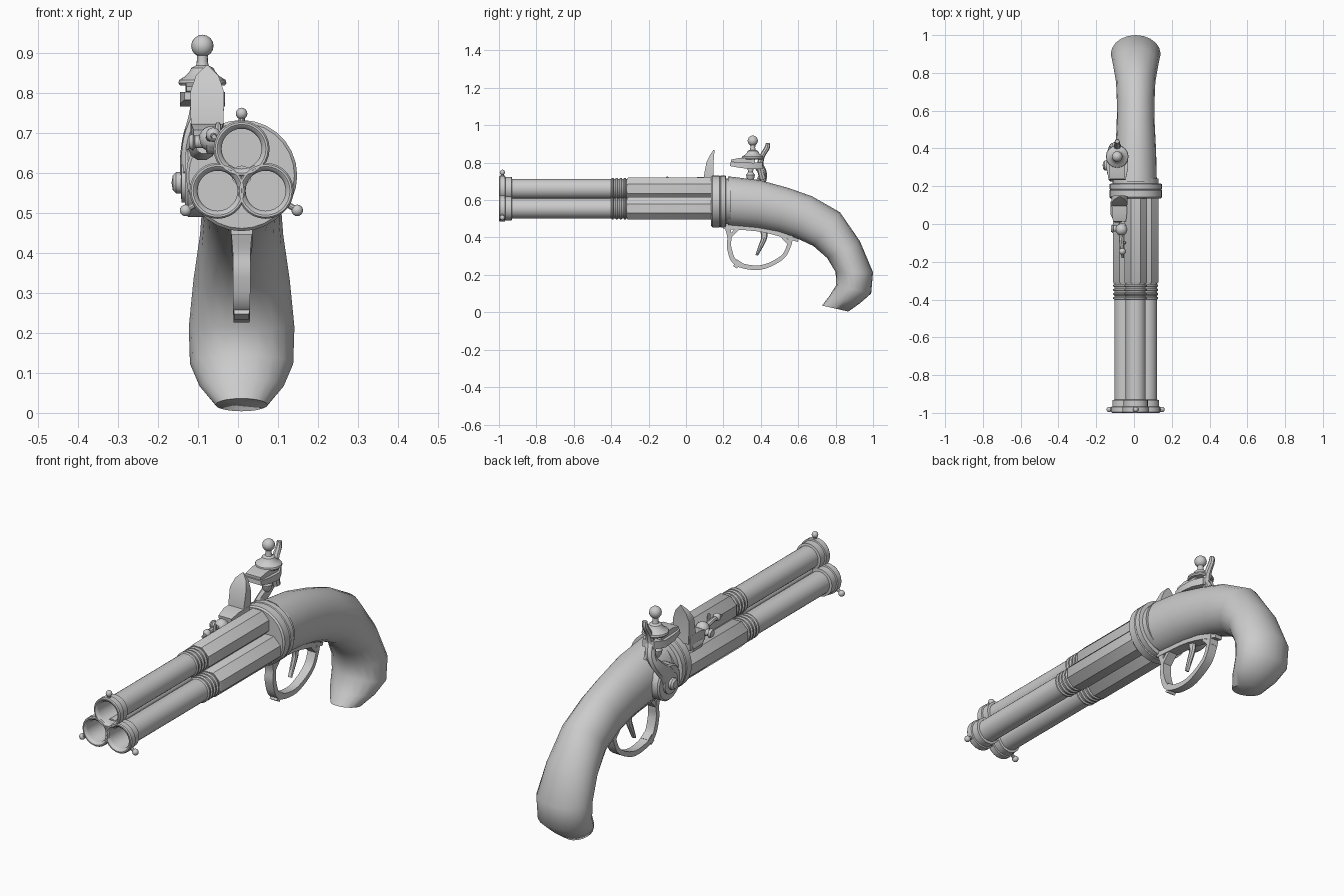
import bpy, bmesh
from math import sin, cos, pi, sqrt
from mathutils import Vector as V

X = V((1, 0, 0))


def loft(name, sections, n=16, phase=0.0, angle=35):
    """Skin elliptical sections given as (centre, u axis, v axis)."""
    bm = bmesh.new()
    k = sqrt(2) if n == 4 else 1.0
    if n == 4:
        phase = pi / 4
    rings = []
    for c, u, v in sections:
        rings.append([bm.verts.new(c + k * (u * cos(phase + 2 * pi * i / n) + v * sin(phase + 2 * pi * i / n)))
                      for i in range(n)])
    for a, b in zip(rings, rings[1:]):
        for i in range(n):
            j = (i + 1) % n
            bm.faces.new((a[i], a[j], b[j], b[i]))
    bm.faces.new(rings[0])
    bm.faces.new(rings[-1])
    bmesh.ops.recalc_face_normals(bm, faces=bm.faces)
    me = bpy.data.meshes.new(name)
    bm.to_mesh(me)
    bm.free()
    ob = bpy.data.objects.new(name, me)
    bpy.context.collection.objects.link(ob)
    bpy.ops.object.select_all(action='DESELECT')
    ob.select_set(True)
    bpy.context.view_layer.objects.active = ob
    bpy.ops.object.shade_smooth_by_angle(angle=angle * pi / 180)
    return ob


def lathe(name, profile, origin, axis, n=24, phase=0.0):
    """Turn a (radius, distance) profile about an axis."""
    axis, o = V(axis).normalized(), V(origin)
    u = X if abs(axis.x) < 0.5 else V((0, 1, 0))
    v = axis.cross(u)
    return loft(name, [(o + axis * h, u * max(r, 0.0004), v * max(r, 0.0004)) for r, h in profile], n, phase)


def ball(name, c, r, n=14):
    prof = [(r * sin(pi * i / 8), -r * cos(pi * i / 8)) for i in range(9)]
    return lathe(name, prof, c, (0, 0, 1), n)


def sweep(name, pts, n=8, smooth=1):
    """Sweep along (x, y, z, half width in x, half thickness) points."""
    p = [list(q) for q in pts]
    if smooth > 1:
        out = []
        for i in range(len(p) - 1):
            a, b, c, d = p[max(i - 1, 0)], p[i], p[i + 1], p[min(i + 2, len(p) - 1)]
            for s in range(smooth):
                t = s / smooth
                out.append([0.5 * (2 * B + (C - A) * t + (2 * A - 5 * B + 4 * C - D) * t * t
                                   + (3 * B - A - 3 * C + D) * t ** 3) for A, B, C, D in zip(a, b, c, d)])
        p = out + [p[-1]]
    secs = []
    for i, q in enumerate(p):
        t = V(p[min(i + 1, len(p) - 1)][:3]) - V(p[max(i - 1, 0)][:3])
        t = V((0, t.y, t.z)).normalized()
        secs.append((V(q[:3]), X * q[3], t.cross(X) * q[4]))
    return loft(name, secs, n)


CX, CZ = 0.009, 0.593

# Three barrels: ringed round fronts with hollow muzzles, octagonal breeches
for i, (bx, bz) in enumerate([(0.009, 0.66), (-0.051, 0.555), (0.069, 0.555)]):
    prof = [(0.05, -0.80), (0.05, -0.985), (0.054, -0.995), (0.061, -1.0), (0.066, -1.0), (0.07, -0.995),
            (0.07, -0.968), (0.064, -0.966), (0.064, -0.932), (0.053, -0.93)]
    for k in range(4):
        y = -0.40 + 0.022 * k
        prof += [(0.053, y), (0.059, y + 0.004), (0.059, y + 0.011), (0.053, y + 0.015)]
    prof.append((0.053, -0.30))
    lathe(f"barrel_{i}", prof, (bx, 0, bz), (0, 1, 0), 28)
    lathe(f"breech_{i}", [(0.06, -0.315), (0.065, -0.308), (0.065, 0.15)], (bx, 0, bz), (0, 1, 0), 8, pi / 8)

# Bead sights around the muzzles
for i, (x, z) in enumerate([(0.009, 0.748), (-0.131, 0.506), (0.148, 0.506)]):
    d = (V((x, 0, z)) - V((CX, 0, CZ))).normalized()
    ball(f"sight_bead_{i}", (x, -0.982, z), 0.0145)
    lathe(f"sight_stem_{i}", [(0.008, -0.03), (0.008, 0)], (x, -0.982, z), d, 10)

# Centre rod and round receiver collar
lathe("centre_rod", [(0.025, -0.96), (0.025, 0.15)], (CX, 0, CZ), (0, 1, 0), 12)
lathe("receiver_collar", [(0.132, 0.135), (0.139, 0.142), (0.139, 0.178), (0.135, 0.182), (0.139, 0.186),
                          (0.139, 0.212), (0.122, 0.215), (0.122, 0.24)], (CX, 0, CZ), (0, 1, 0), 28)

# Curved grip: top point, bottom point, half width
grip = [(.225, .727, .225, .462, .112), (.396, .706, .38, .448, .108), (.55, .664, .49, .428, .101),
        (.674, .62, .583, .400, .099), (.823, .535, .68, .355, .104), (.93, .38, .755, .29, .120),
        (1.0, .214, .80, .215, .132), (.99, .10, .803, .145, .129), (.93, .048, .765, .085, .105),
        (.868, .004, .727, .036, .065)]
secs = []
for ty, tz, by, bz, w in grip:
    t, b = V((CX, ty, tz)), V((CX, by, bz))
    secs.append(((t + b) / 2, X * w, (t - b) / 2))
loft("grip", secs, 20, 0, 50)

# Trigger guard, its front nub, mounting plate and trigger
sweep("trigger_guard", [(CX, .225, .45, .026, .016), (CX, .232, .40, .022, .011), (CX, .232, .34, .022, .012),
                        (CX, .27, .262, .021, .013), (CX, .395, .239, .020, .012), (CX, .51, .29, .021, .011),
                        (CX, .55, .355, .022, .011), (CX, .56, .41, .024, .013)], 4, 5)
sweep("guard_nub", [(CX, .285, .275, .02, .017), (CX, .262, .24, .019, .012)], 4)
sweep("guard_plate", [(CX, .20, .458, .027, .012), (CX, .38, .445, .027, .012), (CX, .50, .418, .026, .012),
                      (CX, .60, .384, .018, .008)], 4, 3)
for i, (y, z, e) in enumerate([(.255, .435, -.025), (.535, .395, .025)]):
    sweep(f"guard_fillet_{i}", [(CX, y - e, z + .02, .022, .012), (CX, y + e, z - .04, .022, .006)], 4)
sweep("trigger", [(CX, .415, .45, .014, .022), (CX, .418, .40, .013, .016), (CX, .398, .35, .012, .012),
                  (CX, .378, .305, .011, .007)], 8, 4)

# Lock plate and pivot screw on the left side
lathe("lock_plate", [(0.085, -0.03), (0.085, 0.035), (0.078, 0.042)], (-0.09, 0.31, 0.575), (-1, 0, 0), 20)
lathe("pivot_screw", [(0.05, 0), (0.05, 0.012), (0.027, 0.014), (0.027, 0.026), (0.019, 0.034), (0, 0.037)],
      (-0.129, 0.31, 0.575), (-1, 0, 0), 18)

# Cock: curved neck, jaws, flint, screw and rear spur
HX = -0.089
sweep("cock_neck", [(-.132, .30, .575, .013, .05), (-.13, .345, .635, .015, .038), (-.118, .395, .69, .020, .028),
                    (-.10, .41, .74, .024, .023), (HX, .385, .79, .026, .026)], 8, 4)
sweep("cock_spur", [(HX, .412, .71, .022, .018), (HX, .396, .78, .022, .018), (HX, .408, .835, .018, .014),
                    (HX, .434, .88, .014, .014), (HX, .437, .905, .012, .010)], 8, 4)
sweep("lower_jaw", [(HX, .235, .792, .045, .010), (HX, .29, .787, .056, .015), (HX, .36, .782, .056, .017),
                    (HX, .41, .785, .03, .018)], 4)
sweep("flint", [(HX, .24, .81, .04, .006), (HX, .29, .812, .042, .014), (HX, .37, .812, .042, .014)], 4)
lathe("upper_jaw_and_screw", [(0.056, 0.818), (0.060, 0.824), (0.058, 0.832), (0.042, 0.842), (0.032, 0.853),
                              (0.028, 0.862), (0.016, 0.868), (0.013, 0.88), (0.014, 0.90)],
      (HX, 0.357, 0), (0, 0, 1), 16)
ball("screw_knob", (HX, 0.357, 0.917), 0.028, 18)
lathe("screw_end", [(0.01, 0.70), (0.02, 0.715), (0.024, 0.735), (0.014, 0.75), (0.018, 0.785)],
      (HX, 0.345, 0), (0, 0, 1), 14)

# Frizzen blade rising from the pan
FX = -0.077
sweep("frizzen", [(FX, .122, .69, .040, .027), (FX, .122, .73, .041, .026), (FX, .128, .80, .042, .019),
                  (FX, .140, .84, .028, .011), (FX, .149, .867, .003, .003)], 4)
sweep("pan", [(FX, .14, .69, .042, .034), (FX, .06, .69, .040, .032), (FX, .015, .685, .034, .022)], 4)
sweep("pan_bowl", [(-.09, .12, .66, .034, .03), (-.09, .05, .66, .034, .03), (-.085, .01, .665, .02, .018)], 10)

# Frizzen hinge and spring
lathe("hinge_pin", [(0.018, -0.05), (0.03, -0.04), (0.03, -0.01), (0.016, -0.006), (0.016, 0.02), (0.022, 0.024),
                    (0.016, 0.034)], (-0.088, -0.025, 0.677), (-1, 0, 0), 14)
ball("hinge_ball", (-0.066, -0.03, 0.685), 0.032)
sweep("frizzen_spring", [(-.072, .0, .675, .014, .012), (-.068, -.07, .69, .012, .010), (-.064, -.12, .695, .012, .010),
                         (-.06, -.18, .69, .006, .006)], 8, 3)
ball("spring_screw", (-0.062, -0.145, 0.695), 0.018)
lathe("spring_peg", [(0.008, 0.68), (0.008, 0.718), (0.004, 0.726)], (-0.05, -0.10, 0), (0, 0, 1), 8)
